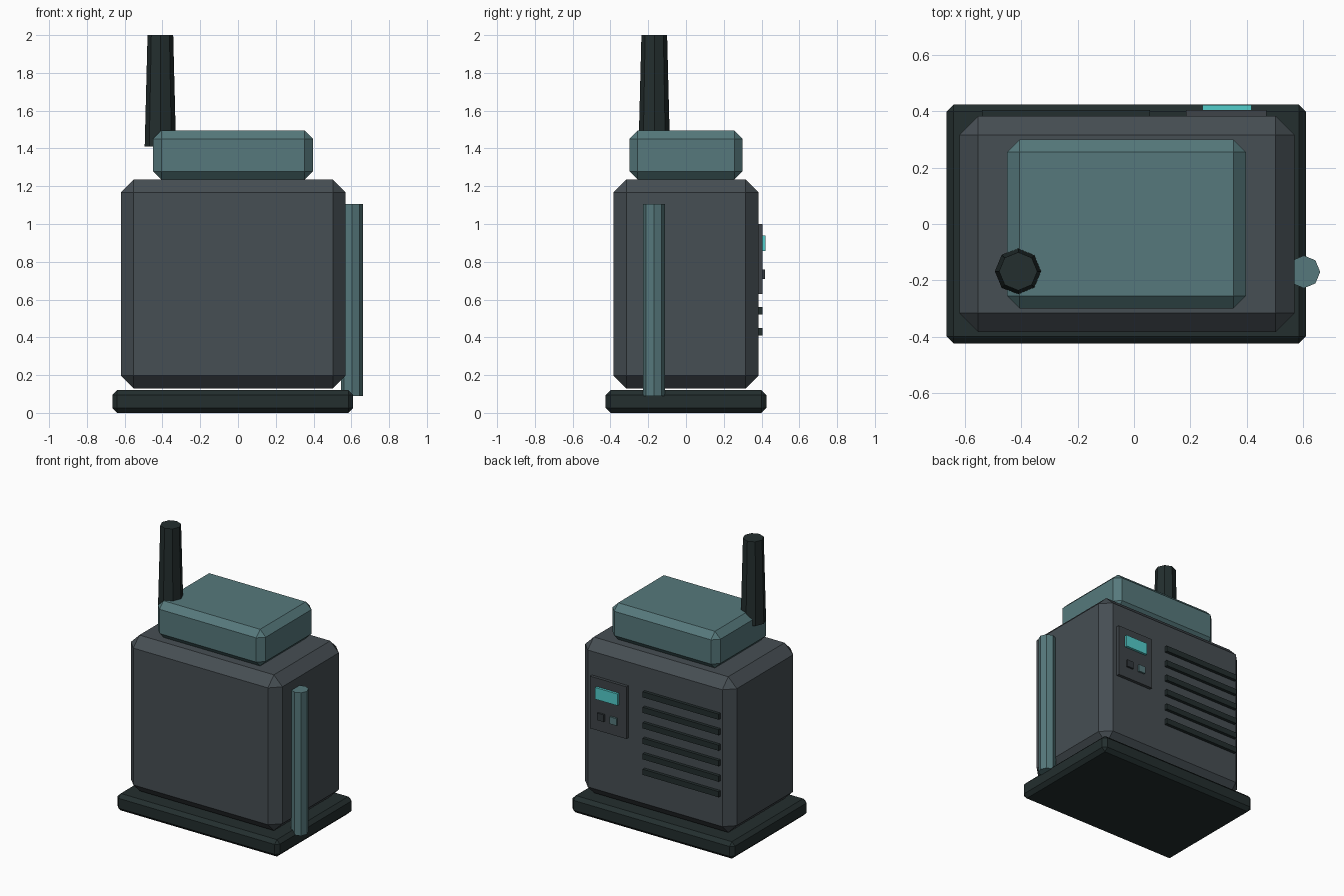
import bpy
import bmesh
from mathutils import Matrix, Vector

default = bpy.data.objects.get("Cube")
if default:
    bpy.data.objects.remove(default, do_unlink=True)


def material(name, srgb):
    """Flat material from 0-255 display values, stored as linear."""
    rgb = [((c / 255 + 0.055) / 1.055) ** 2.4 for c in srgb]
    mat = bpy.data.materials.new(name)
    mat.use_nodes = True
    mat.diffuse_color = (*rgb, 1)
    mat.node_tree.nodes["Principled BSDF"].inputs["Base Color"].default_value = (*rgb, 1)
    return mat


TEAL = material("muted teal", (86, 121, 124))
GREY = material("slate grey", (70, 78, 83))
PANEL = material("panel grey", (62, 68, 72))
DARK = material("dark green black", (35, 46, 46))
BUTTON = material("button grey", (50, 56, 60))
GLOW = material("bright cyan", (84, 205, 203))


def finish(name, bm, mat):
    mesh = bpy.data.meshes.new(name)
    bm.to_mesh(mesh)
    bm.free()
    mesh.materials.append(mat)
    obj = bpy.data.objects.new(name, mesh)
    bpy.context.collection.objects.link(obj)
    return obj


def box(name, low, high, mat, chamfer=0):
    """Box between two corners, optionally with chamfered edges."""
    low, high = Vector(low), Vector(high)
    bm = bmesh.new()
    bmesh.ops.create_cube(bm, size=1, matrix=Matrix.LocRotScale(
        (low + high) / 2, None, high - low))
    if chamfer:
        bmesh.ops.bevel(bm, geom=bm.edges[:], offset=chamfer, segments=1,
                        affect='EDGES', profile=0.5)
    return finish(name, bm, mat)


def rod(name, x, y, bottom, top, r_bottom, r_top, mat):
    """Upright eight-sided rod."""
    bm = bmesh.new()
    bmesh.ops.create_cone(bm, cap_ends=True, segments=8, radius1=r_bottom,
                          radius2=r_top, depth=top - bottom,
                          matrix=Matrix.Translation((x, y, (bottom + top) / 2)))
    return finish(name, bm, mat)


# Stacked housings
box("base_plate", (-0.665, -0.425, 0), (0.61, 0.425, 0.12), DARK, 0.025)
box("main_housing", (-0.62, -0.383, 0.13), (0.57, 0.383, 1.235), GREY, 0.067)
box("top_housing", (-0.45, -0.3, 1.235), (0.397, 0.3, 1.495), TEAL, 0.044)

# Exhaust stack and side pipe
rod("exhaust_stack", -0.411, -0.168, 1.41, 2, 0.083, 0.068, DARK)
rod("side_pipe", 0.603, -0.17, 0.09, 1.105, 0.058, 0.058, TEAL)

# Back vents
for i in range(6):
    z = 0.43 + 0.11 * i
    box(f"vent_slat_{i + 1}", (-0.54, 0.37, z - 0.02), (0.057, 0.405, z + 0.02), DARK)

# Control panel with screen and two buttons
box("control_panel", (0.185, 0.37, 0.63), (0.47, 0.405, 1), PANEL)
box("screen", (0.243, 0.4, 0.857), (0.417, 0.422, 0.94), GLOW)
for name, x, mat in (("dark_button", 0.38, BUTTON), ("teal_button", 0.28, TEAL)):
    box(name, (x - 0.026, 0.4, 0.71), (x + 0.026, 0.418, 0.76), mat)
